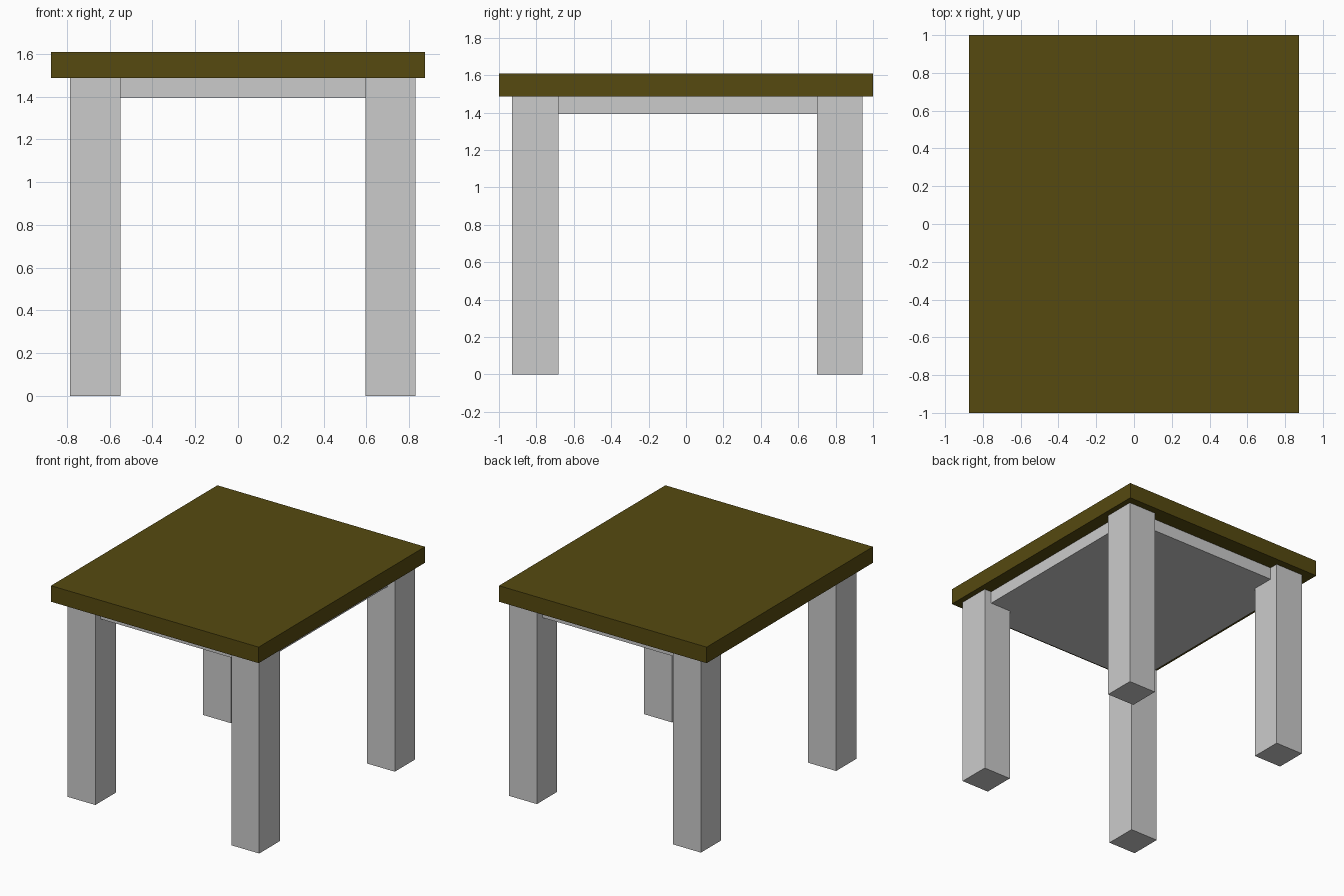
import bpy

if "Cube" in bpy.data.objects:
    bpy.data.objects.remove(bpy.data.objects["Cube"])


def box(name, x, y, z):
    """Box spanning the given (min, max) ranges."""
    spans = (x, y, z)
    bpy.ops.mesh.primitive_cube_add(size=1, location=[(a + b) / 2 for a, b in spans])
    ob = bpy.context.object
    ob.name = name
    ob.scale = [b - a for a, b in spans]
    bpy.ops.object.transform_apply(location=False, rotation=False, scale=True)
    return ob


UNDER = 1.487  # underside of the table top

# Table top
top = box("table_top", (-0.874, 0.874), (-1, 1), (UNDER, 1.609))
brown = bpy.data.materials.new("dark_brown")
brown.diffuse_color = (0.093, 0.068, 0.005, 1)
brown.use_nodes = True
brown.node_tree.nodes["Principled BSDF"].inputs["Base Color"].default_value = brown.diffuse_color
top.data.materials.append(brown)

# Four square legs
for side, x in (("left", (-0.786, -0.55)), ("right", (0.595, 0.83))):
    for end, y in (("front", (-0.93, -0.683)), ("back", (0.70, 0.943))):
        box(f"{end}_{side}_leg", x, y, (0, UNDER))

# Solid support panel under the top, set in from the leg faces
box("support_panel", (-0.755, 0.77), (-0.87, 0.875), (1.393, UNDER))
